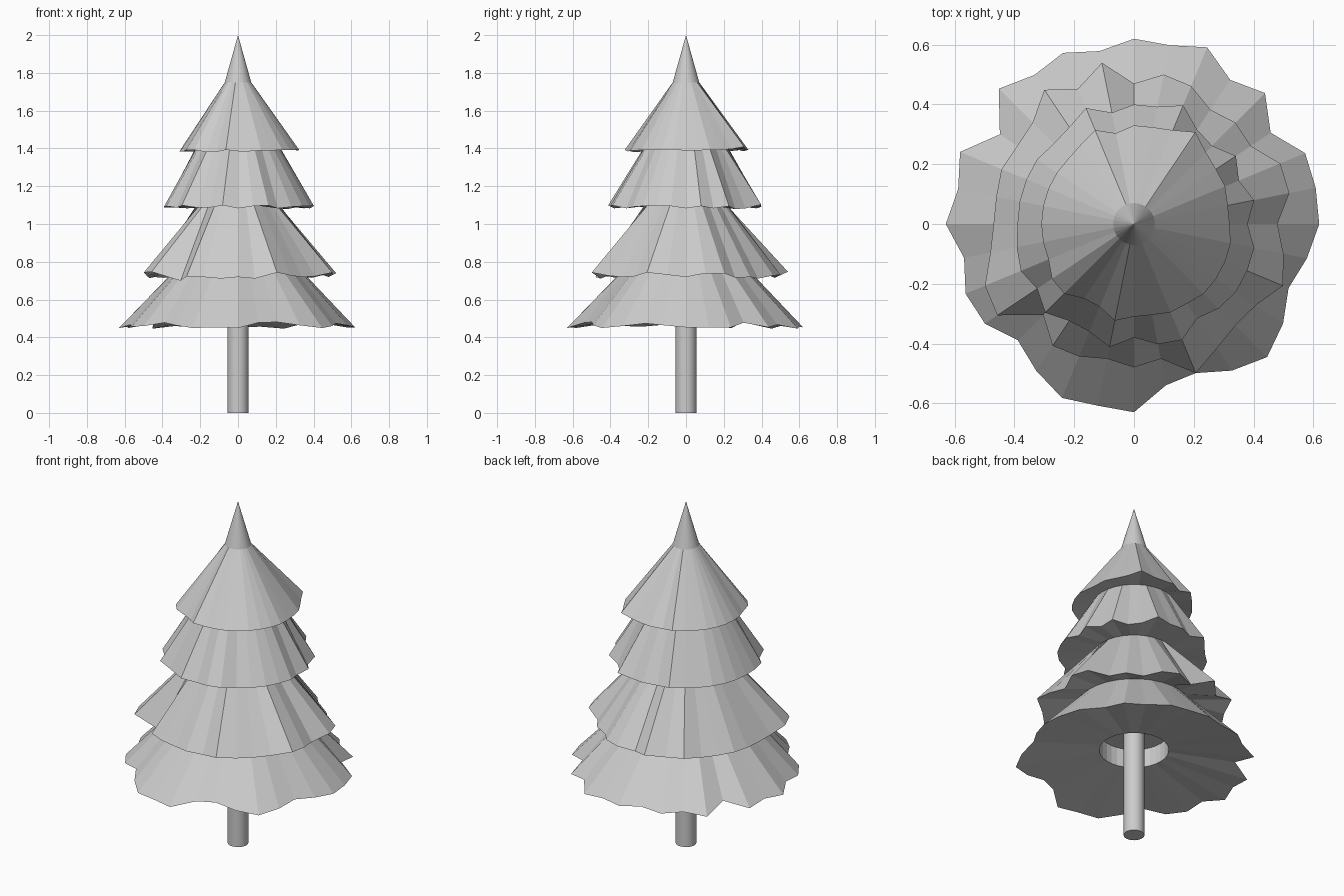
import bpy
import bmesh
from math import sin, cos, tau

cube = bpy.data.objects.get("Cube")
if cube:
    bpy.data.objects.remove(cube, do_unlink=True)

# One neutral colour for the whole tree
grey = bpy.data.materials.new("plain grey")
grey.use_nodes = True
colour = (0.6, 0.6, 0.6, 1.0)
grey.diffuse_color = colour
grey.node_tree.nodes["Principled BSDF"].inputs["Base Color"].default_value = colour

# Ragged rim radius of each tier in hundredths, clockwise from the back
lowest_rim = [62, 61, 64, 58, 62, 55, 62, 62, 62, 59, 56, 60, 63, 59, 54, 55,
              63, 62, 63, 59, 55, 60, 61, 58, 63, 60, 63, 54, 64, 60, 62, 59]
lower_rim = [47, 51, 50, 46, 48, 47, 53, 53, 48, 51, 54, 49, 48, 50, 54, 46,
             48, 46, 48, 49, 43, 55, 54, 49, 47, 47, 48, 47, 48, 54, 49, 55]
upper_rim = [40, 40, 43, 38, 37, 41, 38, 41, 38, 41, 41, 41, 40, 38, 42, 41,
             38, 42, 39, 39, 42, 39, 41, 40, 39, 39, 39, 39, 38, 39, 42, 38]
top_rim = [33, 33, 34, 37, 34, 33, 33, 32, 32, 33, 33, 33, 33, 32, 32, 31,
           31, 33, 30, 30, 33, 33, 31, 31, 31, 31, 31, 31, 31, 32, 34, 31]
SIDES = len(top_rim)


def add_ring(bm, radii, heights):
    """Closed loop of vertices, clockwise from the back."""
    ring = []
    for i, (r, z) in enumerate(zip(radii, heights)):
        a = tau * i / SIDES
        ring.append(bm.verts.new((r * sin(a), r * cos(a), z)))
    return ring


def circle(bm, radius, height):
    return add_ring(bm, [radius] * SIDES, [height] * SIDES)


def rim(bm, hundredths, height, lift):
    """Ragged ring whose height follows its radius."""
    radii = [h / 100 for h in hundredths]
    mean = sum(radii) / SIDES
    return add_ring(bm, radii, [height + lift * (r - mean) for r in radii])


def finish(bm, name):
    bmesh.ops.recalc_face_normals(bm, faces=bm.faces)
    mesh = bpy.data.meshes.new(name)
    bm.to_mesh(mesh)
    bm.free()
    mesh.materials.append(grey)
    obj = bpy.data.objects.new(name, mesh)
    bpy.context.collection.objects.link(obj)
    return obj


# Foliage: one skin stepping down from the tip through four skirts
bm = bmesh.new()
rings = [
    circle(bm, 0.07, 1.75),
    rim(bm, top_rim, 1.39, 0.4),
    circle(bm, 0.22, 1.41),
    rim(bm, upper_rim, 1.09, 0.4),
    circle(bm, 0.22, 1.10),
    rim(bm, lower_rim, 0.725, 0.4),
    circle(bm, 0.31, 0.78),
    rim(bm, lowest_rim, 0.46, -0.35),
    circle(bm, 0.185, 0.52),
    circle(bm, 0.185, 0.63),
]
tip = bm.verts.new((0, 0, 2))
for i in range(SIDES):
    j = (i + 1) % SIDES
    bm.faces.new((tip, rings[0][j], rings[0][i]))
    for above, below in zip(rings, rings[1:]):
        bm.faces.new((above[i], above[j], below[j], below[i]))
bm.faces.new(rings[-1])
finish(bm, "foliage")

# Trunk: plain round post reaching into the foliage
bm = bmesh.new()
bottom = circle(bm, 0.055, 0)
top = circle(bm, 0.055, 0.63)
for i in range(SIDES):
    j = (i + 1) % SIDES
    bm.faces.new((bottom[i], bottom[j], top[j], top[i]))
bm.faces.new(bottom)
bm.faces.new(top)
trunk = finish(bm, "trunk")
bpy.ops.object.select_all(action='DESELECT')
trunk.select_set(True)
bpy.context.view_layer.objects.active = trunk
bpy.ops.object.shade_smooth_by_angle()
